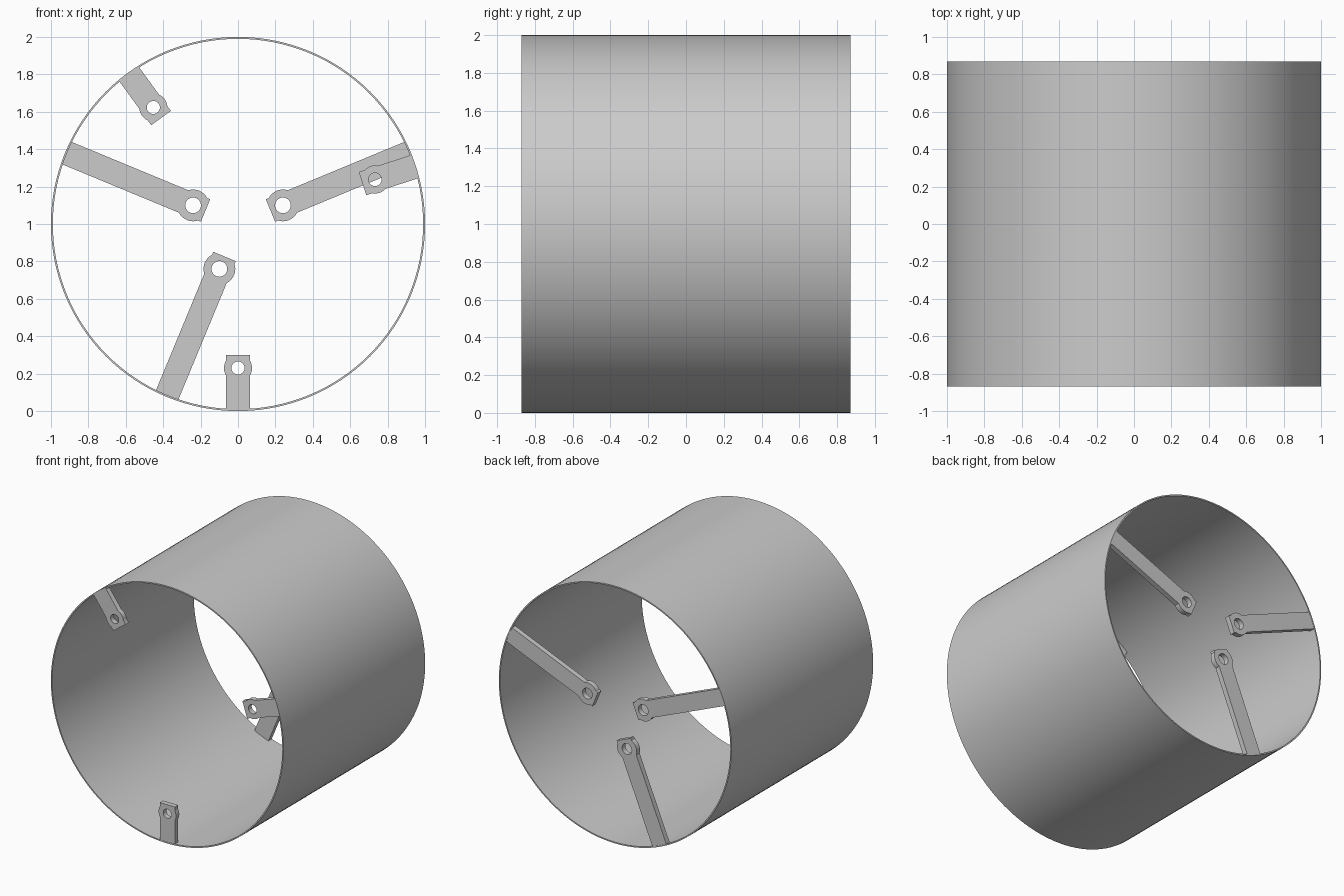
import bpy
import bmesh
from math import asin, cos, sin, pi, radians

if "Cube" in bpy.data.objects:
    bpy.data.objects.remove(bpy.data.objects["Cube"], do_unlink=True)

HALF_LENGTH = 0.87
WALL = 0.01
THICK = 0.04
HALF_WIDTH = 0.065

grey = bpy.data.materials.new("plain grey")
grey.use_nodes = True
colour = (0.6, 0.6, 0.6, 1)
grey.diffuse_color = colour
grey.node_tree.nodes["Principled BSDF"].inputs["Base Color"].default_value = colour


def activate(obj):
    bpy.ops.object.select_all(action="DESELECT")
    obj.select_set(True)
    bpy.context.view_layer.objects.active = obj


def smooth(obj):
    activate(obj)
    bpy.ops.object.shade_smooth_by_angle(angle=radians(30))


# Open tube: a closed rectangular wall section swept around the y axis
def make_tube(segments=128):
    bm = bmesh.new()
    section = [(1, -HALF_LENGTH), (1, HALF_LENGTH),
               (1 - WALL, HALF_LENGTH), (1 - WALL, -HALF_LENGTH)]
    rings = []
    for i in range(segments):
        a = 2 * pi * i / segments
        rings.append([bm.verts.new((r * cos(a), y, 1 + r * sin(a))) for r, y in section])
    for i in range(segments):
        p, q = rings[i], rings[(i + 1) % segments]
        for k in range(4):
            n = (k + 1) % 4
            bm.faces.new((p[k], p[n], q[n], q[k]))
    bmesh.ops.recalc_face_normals(bm, faces=bm.faces)
    mesh = bpy.data.meshes.new("tube")
    bm.to_mesh(mesh)
    bm.free()
    obj = bpy.data.objects.new("tube", mesh)
    bpy.context.collection.objects.link(obj)
    mesh.materials.append(grey)
    smooth(obj)


def arc(centre, radius, start, end, steps):
    return [(centre + radius * cos(start + (end - start) * i / steps),
             radius * sin(start + (end - start) * i / steps)) for i in range(steps + 1)]


# Radial strap with a round boss, square tip and drilled hole
def make_strap(name, angle, y, hole_at, boss, hole, tip):
    a = asin(HALF_WIDTH / boss)
    root = 0.992
    upper = [(root, HALF_WIDTH)] + arc(hole_at, boss, a, pi - a, 10)
    upper.append((hole_at - tip, HALF_WIDTH))
    outline = upper + [(u, -v) for u, v in reversed(upper)]
    bore = arc(hole_at, hole, 0, 2 * pi, 32)[:-1]

    curve = bpy.data.curves.new(name, "CURVE")
    curve.dimensions = "2D"
    curve.fill_mode = "BOTH"
    curve.extrude = THICK / 2
    c, s = cos(radians(angle)), sin(radians(angle))
    for loop in (outline, bore):
        spline = curve.splines.new("POLY")
        spline.points.add(len(loop) - 1)
        for point, (u, v) in zip(spline.points, loop):
            point.co = (u * c - v * s, u * s + v * c, 0, 1)
        spline.use_cyclic_u = True
    curve.materials.append(grey)
    obj = bpy.data.objects.new(name, curve)
    bpy.context.collection.objects.link(obj)
    obj.rotation_euler.x = pi / 2
    obj.location = (0, y, 1)
    activate(obj)
    bpy.ops.object.convert(target="MESH")
    smooth(bpy.context.object)


make_tube()

# Short straps at the front rim, long straps at the back rim
offset = HALF_LENGTH - THICK / 2 - 0.002
for side, angle in (("bottom", -90), ("left", 18), ("right", 126)):
    make_strap("front_short_strap_" + side, angle, -offset, 0.77, 0.075, 0.035, 0.07)
for side, angle in (("left", 22.5), ("right", 157.5), ("bottom", 247.5)):
    make_strap("back_long_strap_" + side, angle, offset, 0.26, 0.085, 0.042, 0.072)
